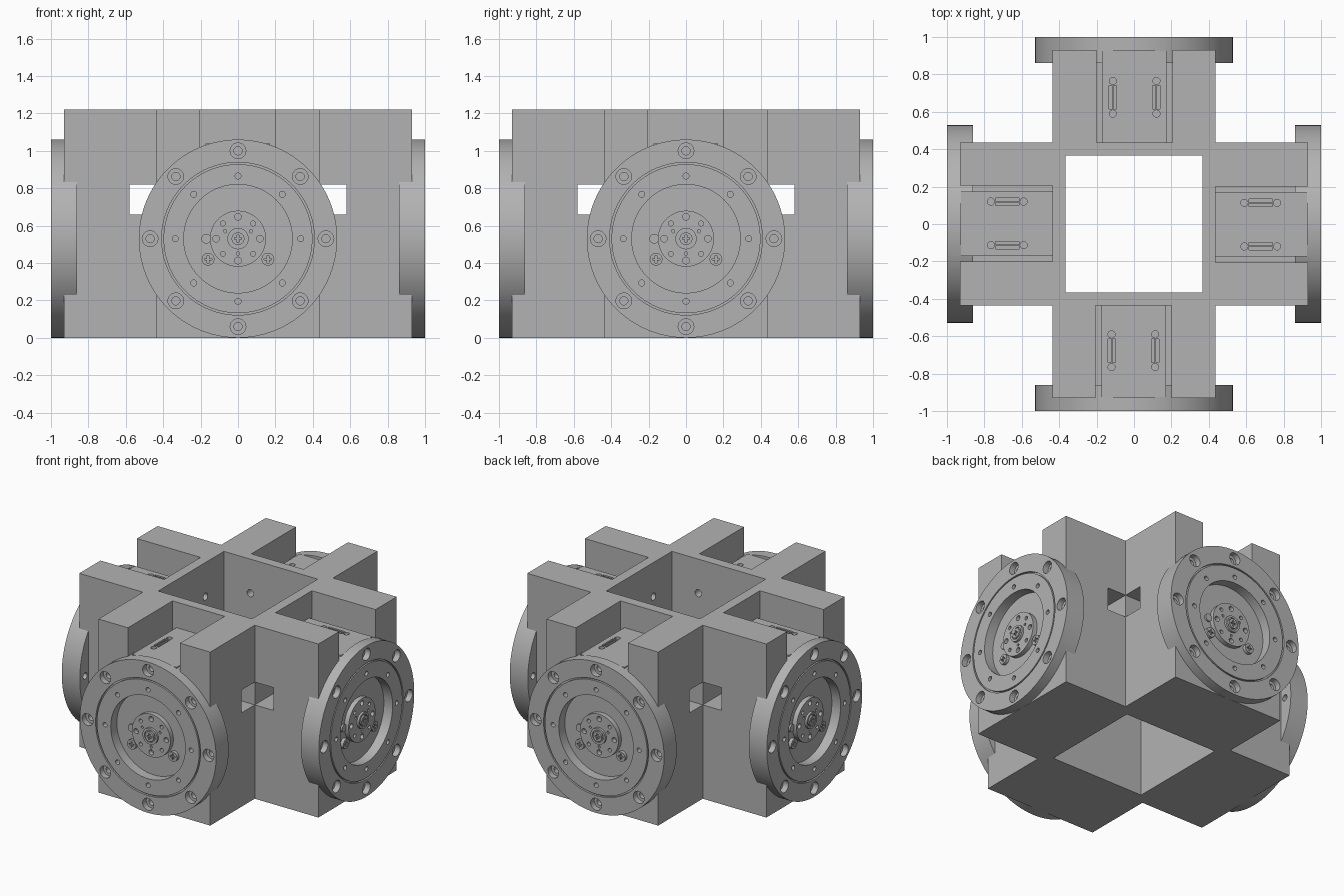
import bpy, bmesh, math
from mathutils import Matrix, Vector

if "Cube" in bpy.data.objects:
    bpy.data.objects.remove(bpy.data.objects["Cube"], do_unlink=True)

grey = bpy.data.materials.new("machined_grey")
grey.use_nodes = True
grey.diffuse_color = (0.45, 0.45, 0.45, 1)
grey.node_tree.nodes["Principled BSDF"].inputs["Base Color"].default_value = (0.45, 0.45, 0.45, 1)

ARM, END, HOLE, TOP = 0.435, 0.93, 0.365, 1.22
SHAFT = 0.53


def add_box(bm, lo, hi, turn=0):
    lo, hi = Vector(lo), Vector(hi)
    m = Matrix.Rotation(turn, 4, 'Z') @ Matrix.Translation((lo + hi) / 2) @ Matrix.Diagonal((*(hi - lo), 1))
    bmesh.ops.create_cube(bm, size=1, matrix=m)


def add_cyl(bm, x, z, r, y0, y1, sides=20, turn=0):
    """Cylinder along y."""
    m = (Matrix.Rotation(turn, 4, 'Z') @ Matrix.Translation((x, (y0 + y1) / 2, z))
         @ Matrix.Rotation(math.pi / 2, 4, 'X'))
    bmesh.ops.create_cone(bm, cap_ends=True, segments=sides, radius1=r, radius2=r,
                          depth=abs(y1 - y0), matrix=m)


def add_post(bm, x, y, r, z0, z1):
    """Upright cylinder."""
    bmesh.ops.create_cone(bm, cap_ends=True, segments=16, radius1=r, radius2=r, depth=z1 - z0,
                          matrix=Matrix.Translation((x, y, (z0 + z1) / 2)))


def make(name, bm):
    bmesh.ops.recalc_face_normals(bm, faces=bm.faces)
    mesh = bpy.data.meshes.new(name)
    bm.to_mesh(mesh)
    bm.free()
    mesh.materials.append(grey)
    ob = bpy.data.objects.new(name, mesh)
    bpy.context.collection.objects.link(ob)
    return ob


def cut(ob, bm):
    cutter = make("cutter", bm)
    cutter.hide_render = True
    mod = ob.modifiers.new("cut", 'BOOLEAN')
    mod.operation, mod.solver, mod.object = 'DIFFERENCE', 'EXACT', cutter
    mod.use_self = True
    bpy.ops.object.select_all(action='DESELECT')
    bpy.context.view_layer.objects.active = ob
    ob.select_set(True)
    bpy.ops.object.modifier_apply(modifier=mod.name)
    bpy.data.objects.remove(cutter, do_unlink=True)


def smooth(ob):
    bpy.ops.object.select_all(action='DESELECT')
    bpy.context.view_layer.objects.active = ob
    ob.select_set(True)
    bpy.ops.object.shade_smooth_by_angle(angle=math.radians(30))


def lathe(profile, sides=96):
    """Spin (radius, y) points around the shaft axis."""
    bm = bmesh.new()
    vs = [bm.verts.new((r, y, SHAFT)) for r, y in profile]
    edges = [bm.edges.new((vs[i], vs[(i + 1) % len(vs)])) for i in range(len(vs))]
    bmesh.ops.spin(bm, geom=vs + edges, cent=(0, 0, SHAFT), axis=(0, 1, 0),
                   angle=math.tau, steps=sides)
    bmesh.ops.remove_doubles(bm, verts=bm.verts, dist=0.0001)
    return bm


def around(count, radius, offset=0):
    for i in range(count):
        a = math.tau * i / count + offset
        yield radius * math.sin(a), SHAFT + radius * math.cos(a)


# Cross-shaped frame
bm = bmesh.new()
pts = []
for k in range(4):
    r = Matrix.Rotation(k * math.pi / 2, 3, 'Z')
    pts += [r @ Vector(p) for p in ((-ARM, -END, 0), (ARM, -END, 0), (ARM, -ARM, 0))]
base = bm.faces.new([bm.verts.new(p) for p in pts])
ext = bmesh.ops.extrude_face_region(bm, geom=[base])
bmesh.ops.translate(bm, vec=(0, 0, TOP),
                    verts=[v for v in ext["geom"] if isinstance(v, bmesh.types.BMVert)])
frame = make("cross_frame", bm)

bm = bmesh.new()
add_box(bm, (-HOLE, -HOLE, -0.1), (HOLE, HOLE, TOP + 0.1))
cut(frame, bm)
# Motor slots, cable windows and wall holes in each arm
for k in range(4):
    t = k * math.pi / 2
    bm = bmesh.new()
    add_box(bm, (-0.205, -1, 0.37), (0.2, -ARM, TOP + 0.1), t)
    cut(frame, bm)
    bm = bmesh.new()
    add_box(bm, (-0.437, -0.58, 0.66), (0.437, -ARM, 0.82), t)
    cut(frame, bm)
    bm = bmesh.new()
    for x in (-0.16, 0.16):
        for z in (0.53, 0.98):
            add_cyl(bm, x, z, 0.025, -0.5, -0.3, turn=t)
    cut(frame, bm)
smooth(frame)

# Round flange with groove, recess and floor
flange = make("flange", lathe([(0.53, -0.86), (0.53, -1), (0.408, -1), (0.408, -0.985), (0.398, -0.985),
                               (0.398, -1), (0.29, -1), (0.29, -0.932), (0, -0.932), (0, -0.86)]))
bm = bmesh.new()
for x, z in around(8, 0.47):
    add_cyl(bm, x, z, 0.022, -1.1, -0.8)
for x, z in around(8, 0.335):
    add_cyl(bm, x, z, 0.016, -1.1, -0.95, 16)
cut(flange, bm)
bm = bmesh.new()
for x, z in around(8, 0.47):
    add_cyl(bm, x, z, 0.042, -1.1, -0.96, 24)
cut(flange, bm)
bm = bmesh.new()
add_box(bm, (-0.175, -0.925, 0.37), (0.17, -0.8, 1.2))
cut(flange, bm)

# Motor body with rear cable notch and vented top
motor = bmesh.new()
add_box(motor, (-0.175, -0.925, 0.37), (0.17, -ARM, 1.04))
motor = make("motor", motor)
bm = bmesh.new()
add_box(bm, (-0.5, -0.58, 0.66), (0.5, -0.4, 0.82))
for x in (-0.12, 0.113):
    for y in (-0.59, -0.765):
        add_post(bm, x, y, 0.019, 1.01, 1.1)
    for dx in (-0.012, 0.012):
        add_box(bm, (x + dx - 0.008, -0.74, 1.02), (x + dx + 0.008, -0.615, 1.1))
cut(motor, bm)

# Output horn with ring of holes
horn = bmesh.new()
add_cyl(horn, 0, SHAFT, 0.15, -0.965, -0.92, 48)
horn = make("output_horn", horn)
bm = bmesh.new()
for x, z in around(4, 0.117):
    add_cyl(bm, x, z, 0.018, -1, -0.935, 16)
for x, z in around(4, 0.115, math.pi / 4):
    add_cyl(bm, x, z, 0.013, -1, -0.935, 16)
for x, z in around(3, 0.08, math.pi / 3):
    add_cyl(bm, x, z, 0.009, -1, -0.935, 12)
cut(horn, bm)

# Hub boss with a cross-recessed screw
hub = make("horn_hub", lathe([(0.057, -0.95), (0.057, -0.98), (0.042, -0.98), (0.042, -0.972),
                              (0.034, -0.972), (0.034, -0.985), (0, -0.985), (0, -0.95)], 32))

# Small screws on the recess floor
screws = bmesh.new()
for x in (-0.16, 0.16):
    add_cyl(screws, x, 0.42, 0.034, -0.955, -0.92, 24)
add_cyl(screws, -0.17, SHAFT, 0.026, -0.945, -0.92, 20)
screws = make("case_screws", screws)

for ob, spots in ((hub, ((0, SHAFT),)), (screws, ((-0.16, 0.42), (0.16, 0.42)))):
    for w, h in ((0.02, 0.005), (0.005, 0.02)):
        bm = bmesh.new()
        front = -0.975 if ob is hub else -0.945
        for x, z in spots:
            add_box(bm, (x - w, -1.1, z - h), (x + w, front, z + h))
        cut(ob, bm)

# Repeat the drive unit on all four arms
for ob in (flange, motor, horn, hub, screws):
    smooth(ob)
    name = ob.name
    for k, side in enumerate(("front", "left", "back", "right")):
        part = ob if k == 0 else bpy.data.objects.new(name, ob.data)
        part.name = side + "_" + name
        part.rotation_euler.z = k * math.pi / 2
        if k:
            bpy.context.collection.objects.link(part)
